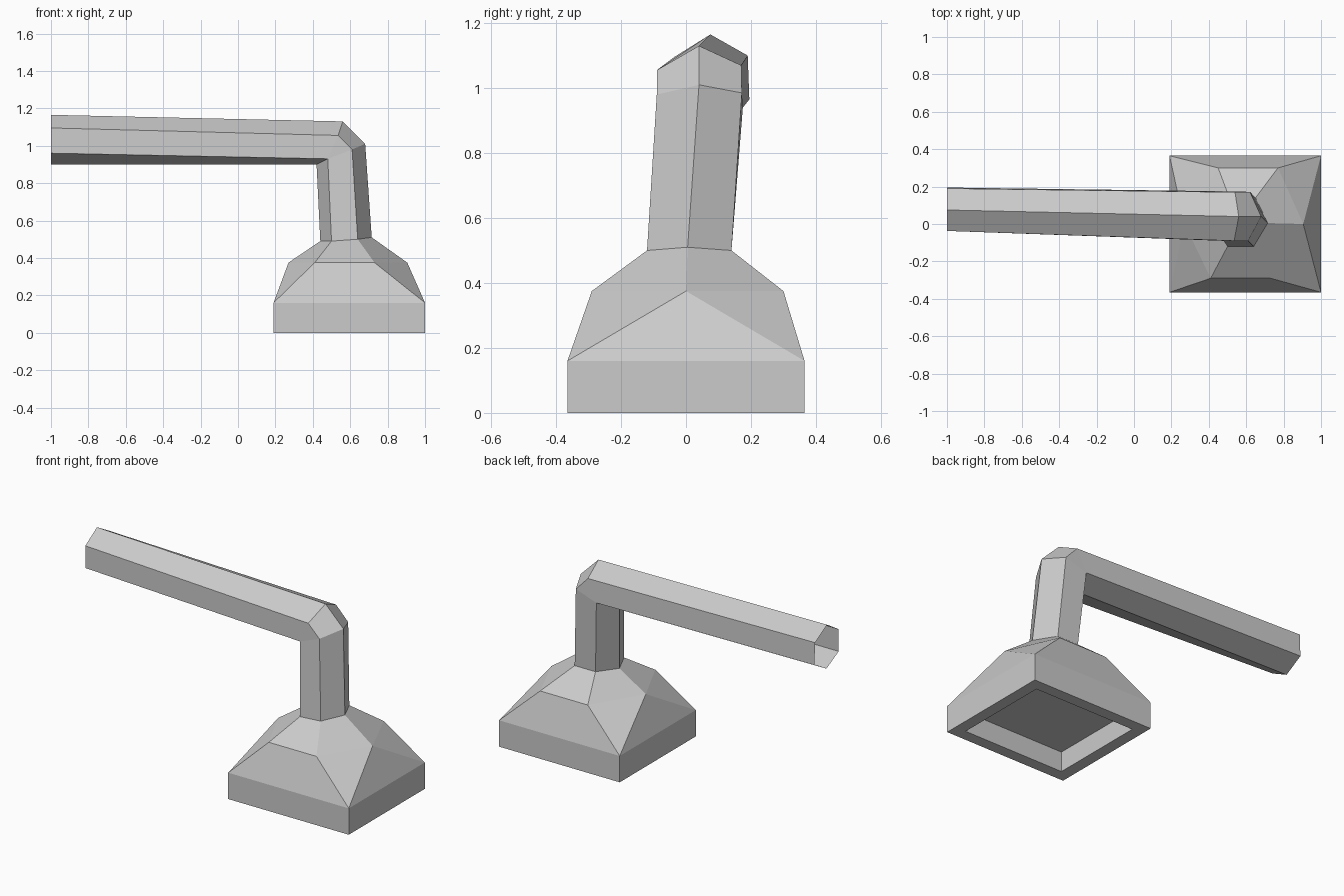
import bpy, bmesh

if "Cube" in bpy.data.objects:
    bpy.data.objects.remove(bpy.data.objects["Cube"])


def finish(bm, name):
    bmesh.ops.remove_doubles(bm, verts=bm.verts, dist=1e-4)
    bmesh.ops.recalc_face_normals(bm, faces=bm.faces)
    mesh = bpy.data.meshes.new(name)
    bm.to_mesh(mesh)
    bm.free()
    obj = bpy.data.objects.new(name, mesh)
    bpy.context.collection.objects.link(obj)
    return obj


def add_ring(bm, points):
    return [bm.verts.new(p) for p in points]


def bridge(bm, a, b):
    n = len(a)
    for i in range(n):
        j = (i + 1) % n
        face = list(dict.fromkeys((a[i], a[j], b[j], b[i])))
        if len(face) > 2:
            bm.faces.new(face)


def rect(inset, z):
    x0, x1, y = 0.19 + inset, 1.0 - inset, 0.365 - inset
    return [(x1, -y, z), (x1, y, z), (x0, y, z), (x0, -y, z)]


# Hexagon order everywhere: right, back right, back left, left, front left, front right
shoulder = [(.905, 0, .375), (.77, .30, .375), (.45, .30, .375),
            (.27, 0, .375), (.41, -.29, .375), (.73, -.29, .375)]
neck = [(.715, .005, .51), (.65, .14, .50), (.51, .14, .50),
        (.44, .01, .49), (.50, -.12, .49), (.64, -.12, .50)]

# Base: recessed underside, square plinth, hexagonal shoulder
bm = bmesh.new()
floor, lip, foot, top = [add_ring(bm, rect(i, z)) for i, z in
                         ((.07, .12), (.07, 0), (0, 0), (0, .16))]
bm.faces.new(floor)
for a, b in ((floor, lip), (lip, foot), (foot, top)):
    bridge(bm, a, b)
h = add_ring(bm, shoulder)
bridge(bm, h, add_ring(bm, neck))
# plinth to shoulder: front and back slopes, then three triangles per side
bm.faces.new((top[3], top[0], h[5], h[4]))
bm.faces.new((top[1], top[2], h[2], h[1]))
for c0, c1, v0, v1, v2 in ((0, 1, 5, 0, 1), (2, 3, 2, 3, 4)):
    bm.faces.new((top[c0], h[v1], h[v0]))
    bm.faces.new((top[c0], top[c1], h[v1]))
    bm.faces.new((top[c1], h[v2], h[v1]))
finish(bm, "base")

# Bent pipe: leaning stem, chamfered elbow sharing its inner corner, open arm
bm = bmesh.new()
stem = add_ring(bm, neck)
elbow_low = add_ring(bm, [(.68, .04, 1.01), (.62, .172, .985), (.48, .175, .94),
                          (.42, .04, .90), (.48, -.09, .93), (.61, -.09, .98)])
elbow_high = add_ring(bm, [(.56, .04, 1.13), (.54, .17, 1.07)])
elbow_high += elbow_low[2:5] + add_ring(bm, [(.535, -.09, 1.055)])
end = add_ring(bm, [(-1, .075, 1.165), (-1, .19, 1.10), (-1, .195, .965),
                    (-1, .08, .90), (-1, -.037, .96), (-1, -.037, 1.095)])
for a, b in ((stem, elbow_low), (elbow_low, elbow_high), (elbow_high, end)):
    bridge(bm, a, b)
finish(bm, "bent_pipe")
